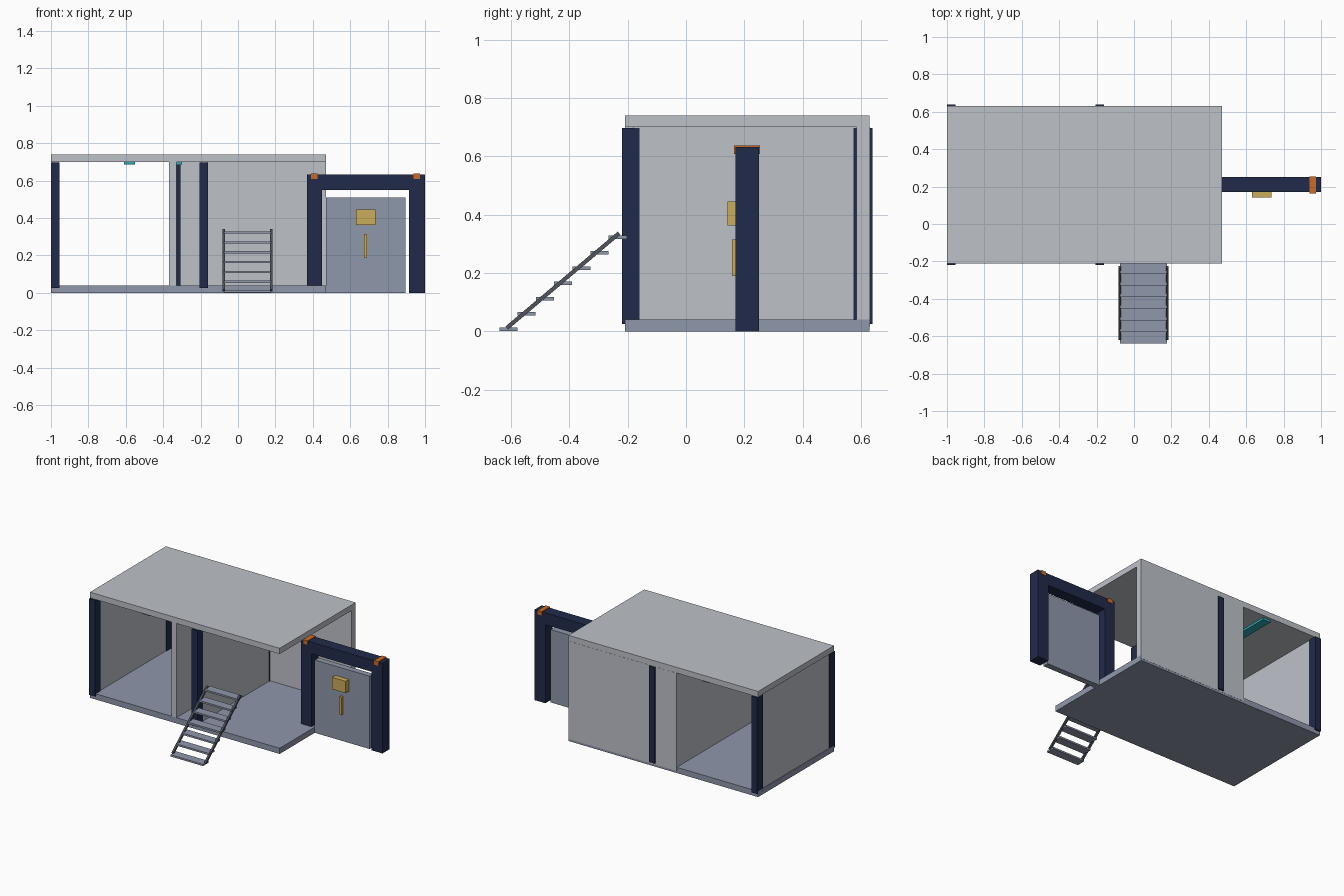
import bpy, bmesh, math
from mathutils import Vector

cube = bpy.data.objects.get("Cube")
if cube:
    bpy.data.objects.remove(cube, do_unlink=True)


def material(name, *srgb):
    mat = bpy.data.materials.new(name)
    mat.use_nodes = True
    color = [((c / 255 + 0.055) / 1.055) ** 2.4 for c in srgb] + [1]
    mat.diffuse_color = color
    mat.node_tree.nodes["Principled BSDF"].inputs["Base Color"].default_value = color
    return mat


GREY = material("pale grey", 190, 194, 201)
SLATE = material("slate blue grey", 143, 151, 171)
NAVY = material("navy", 33, 43, 74)
GOLD = material("brass", 202, 172, 92)
ORANGE = material("orange", 208, 106, 34)
TEAL = material("teal", 42, 170, 182)
DARK = material("dark grey", 80, 83, 94)


def box(name, mat, x, y, z):
    """Box spanning the (low, high) pairs x, y and z."""
    bm = bmesh.new()
    bmesh.ops.create_cube(bm, size=1)
    size = Vector((x[1] - x[0], y[1] - y[0], z[1] - z[0]))
    bmesh.ops.scale(bm, vec=size, verts=bm.verts)
    mesh = bpy.data.meshes.new(name)
    bm.to_mesh(mesh)
    bm.free()
    mesh.materials.append(mat)
    obj = bpy.data.objects.new(name, mesh)
    obj.location = (sum(x) / 2, sum(y) / 2, sum(z) / 2)
    bpy.context.collection.objects.link(obj)
    return obj


# Floor, roof and walls
DEPTH = (-0.21, 0.63)
ROOM = (0.04, 0.70)
box("floor", SLATE, (-1, 0.47), DEPTH, (0, 0.04))
box("roof", GREY, (-1, 0.47), DEPTH, (0.70, 0.74))
box("back_wall", GREY, (-0.37, 0.47), (0.585, 0.631), (0.015, 0.70))
box("partition_wall", GREY, (-0.37, -0.33), (-0.21, 0.6), ROOM)
box("right_end_wall", GREY, (-0.995, -0.96), (-0.18, 0.6), ROOM)
box("middle_wall", GREY, (-0.197, -0.163), (-0.18, 0.6), ROOM)

# Posts at both ends of the end wall and the middle wall
for label, x in (("end", (-1.0, -0.955)), ("middle", (-0.205, -0.16))):
    box(label + "_front_post", NAVY, x, (-0.22, -0.16), (0.025, 0.698))
    box(label + "_back_post", NAVY, x, (0.575, 0.64), (0.025, 0.698))

# Inner panel and ceiling lights
box("inner_panel", NAVY, (-0.33, -0.308), (0.35, 0.625), (0.04, 0.685))
box("ceiling_light", TEAL, (-0.61, -0.55), (-0.19, 0.61), (0.685, 0.70))
box("panel_light", TEAL, (-0.33, -0.3), (0.35, 0.58), (0.685, 0.70))

# Gateway with door
GATE_Y = (0.17, 0.25)
box("gate_inner_post", NAVY, (0.37, 0.45), GATE_Y, (0.02, 0.55))
box("gate_outer_post", NAVY, (0.915, 1.0), GATE_Y, (0, 0.55))
box("gate_lintel", NAVY, (0.37, 1.0), GATE_Y, (0.55, 0.632))
box("door", SLATE, (0.47, 0.895), (0.178, 0.22), (0, 0.51))
box("door_lock_box", GOLD, (0.63, 0.735), (0.142, 0.18), (0.362, 0.445))
box("door_handle", GOLD, (0.675, 0.69), (0.158, 0.18), (0.19, 0.315))
for label, x in (("inner", 0.408), ("outer", 0.955)):
    box(label + "_gate_clip", ORANGE, (x - 0.017, x + 0.017), (0.164, 0.254), (0.608, 0.637))

# Stairs: treads between two sloping rails
STEPS = 7
for i in range(STEPS):
    y, z = -0.609 + 0.0625 * i, 0.007 + 0.0525 * i
    box(f"stair_tread_{i + 1}", SLATE, (-0.075, 0.177), (y - 0.031, y + 0.031), (z - 0.006, z + 0.006))
run, rise = 0.385, 0.325
half = math.hypot(run, rise) / 2
for label, x in (("right", -0.076), ("left", 0.177)):
    rail = box(label + "_stair_rail", DARK, (x - 0.007, x + 0.007), (-half, half), (-0.007, 0.007))
    rail.rotation_euler.x = math.atan2(rise, run)
    rail.location = (x, -0.422, 0.174)
